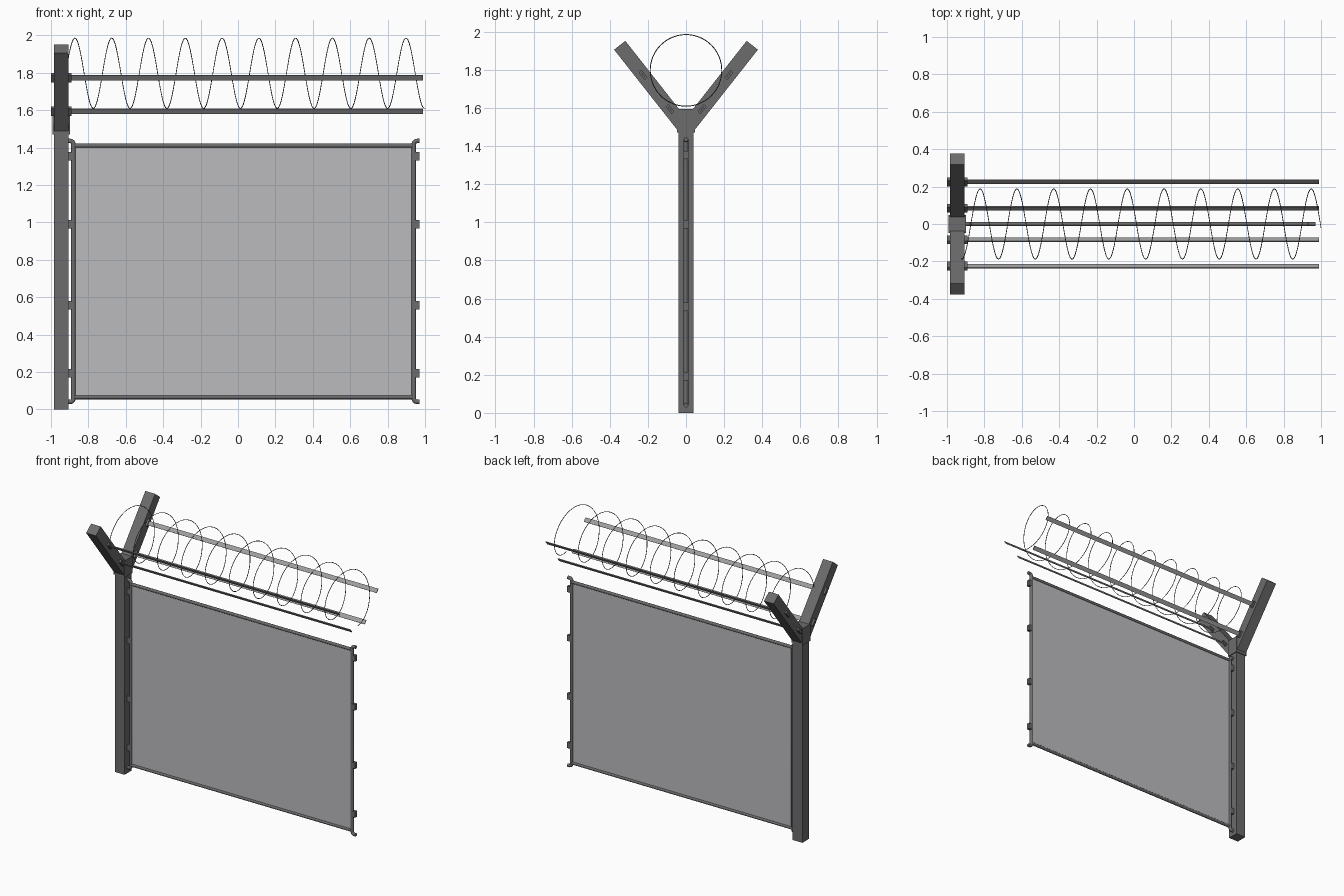
import bpy, bmesh, math
from mathutils import Vector, Matrix

if "Cube" in bpy.data.objects:
    bpy.data.objects.remove(bpy.data.objects["Cube"])


def material(name, r, g, b):
    m = bpy.data.materials.new(name)
    m.diffuse_color = (r, g, b, 1)
    m.use_nodes = True
    m.node_tree.nodes["Principled BSDF"].inputs["Base Color"].default_value = m.diffuse_color
    return m


STEEL = material("dark_steel", 0.15, 0.15, 0.15)
RAIL = material("light_rail", 0.36, 0.36, 0.37)
PANEL = material("pale_panel", 0.50, 0.495, 0.52)
WIRE = material("wire_grey", 0.12, 0.12, 0.12)


def add(name, bm, mat, smooth=False):
    bmesh.ops.recalc_face_normals(bm, faces=bm.faces)
    me = bpy.data.meshes.new(name)
    bm.to_mesh(me)
    bm.free()
    me.materials.append(mat)
    ob = bpy.data.objects.new(name, me)
    bpy.context.collection.objects.link(ob)
    if smooth:
        bpy.ops.object.select_all(action='DESELECT')
        ob.select_set(True)
        bpy.context.view_layer.objects.active = ob
        bpy.ops.object.shade_smooth_by_angle(angle=math.radians(50))
    return ob


def box(name, centre, size, mat, tilt=0.0):
    bm = bmesh.new()
    m = (Matrix.Translation(centre) @ Matrix.Rotation(tilt, 4, 'X')
         @ Matrix.Diagonal((*size, 1)))
    bmesh.ops.create_cube(bm, size=1, matrix=m)
    return add(name, bm, mat)


def tube(name, pts, r, sides, ref, mat):
    pts = [Vector(p) for p in pts]
    bm = bmesh.new()
    rings = []
    for i, p in enumerate(pts):
        t = (pts[min(i + 1, len(pts) - 1)] - pts[max(i - 1, 0)]).normalized()
        u = t.cross(Vector(ref)).normalized()
        v = t.cross(u)
        rings.append([bm.verts.new(p + r * (u * math.cos(a) + v * math.sin(a)))
                      for a in (2 * math.pi * k / sides for k in range(sides))])
    for a, b in zip(rings, rings[1:]):
        for k in range(sides):
            n = (k + 1) % sides
            bm.faces.new((a[k], a[n], b[n], b[k]))
    bm.faces.new(rings[0])
    bm.faces.new(rings[-1])
    return add(name, bm, mat, True)


# Post and the collar that holds the two arms
PX = -0.945
box("post", (PX, 0, 0.74), (0.08, 0.08, 1.48), STEEL)
box("collar", (PX, 0, 1.533), (0.092, 0.094, 0.125), STEEL)

# Y-shaped arms, each with two flat rails and their brackets
D = Vector((0, 0.619, 0.786))
TILT = math.atan2(D.y, D.z)
for side, s in (("front", -1), ("back", 1)):
    def on_arm(x, z):
        y = 0.348 - (1.929 - z) * D.y / D.z
        return (x, s * y, z)
    box(side + "_arm", on_arm(PX, 1.7205), (0.08, 0.075, 0.53), STEEL, -s * TILT)
    for level, z in (("lower", 1.594), ("upper", 1.773)):
        box(f"{side}_{level}_bracket", on_arm(PX, z), (0.11, 0.02, 0.05), STEEL, -s * TILT)
        box(f"{side}_{level}_rail", on_arm(0.02, z), (1.94, 0.005, 0.031), RAIL, -s * TILT)

# Coiled wire
pitch, r, cz = 0.1967, 0.188, 1.797
turns = [-0.25 + 9.767 * i / 360 for i in range(361)]
tube("coiled_wire",
     [(-0.872 + pitch * t, r * math.sin(2 * math.pi * t), cz + r * math.cos(2 * math.pi * t))
      for t in turns], 0.0022, 6, (1, 0, 0), WIRE)

# Panel sheet with top and bottom tubes
XL, XR, ZB, ZT = -0.88, 0.94, 0.065, 1.41
box("panel_sheet", ((XL + XR) / 2, 0, (ZB + ZT) / 2), (XR - XL, 0.006, ZT - ZB), PANEL)
for name, z in (("bottom_tube", ZB), ("top_tube", ZT)):
    tube(name, [(XL, 0, z), (XR, 0, z)], 0.011, 12, (0, 1, 0), STEEL)

# Side tubes with ends bent outward, and their clips
for side, x, s in (("left", XL, -1), ("right", XR, 1)):
    rb = 0.018
    arc = [math.radians(15 * k) for k in range(7)]
    bottom = [(x + s * rb * (1 - math.cos(a)), 0, 0.058 - rb * math.sin(a)) for a in arc]
    top = [(px, 0, 1.475 - pz) for px, _, pz in bottom]
    path = [(x + s * 0.03, 0, 0.04)] + bottom[::-1] + top + [(x + s * 0.03, 0, 1.435)]
    tube(side + "_side_tube", path, 0.012, 12, (0, 1, 0), STEEL)
    for i, z in enumerate((0.193, 0.556, 0.99, 1.353)):
        box(f"{side}_clip_{i + 1}", (x + s * 0.017, 0, z), (0.028, 0.024, 0.044), STEEL)
